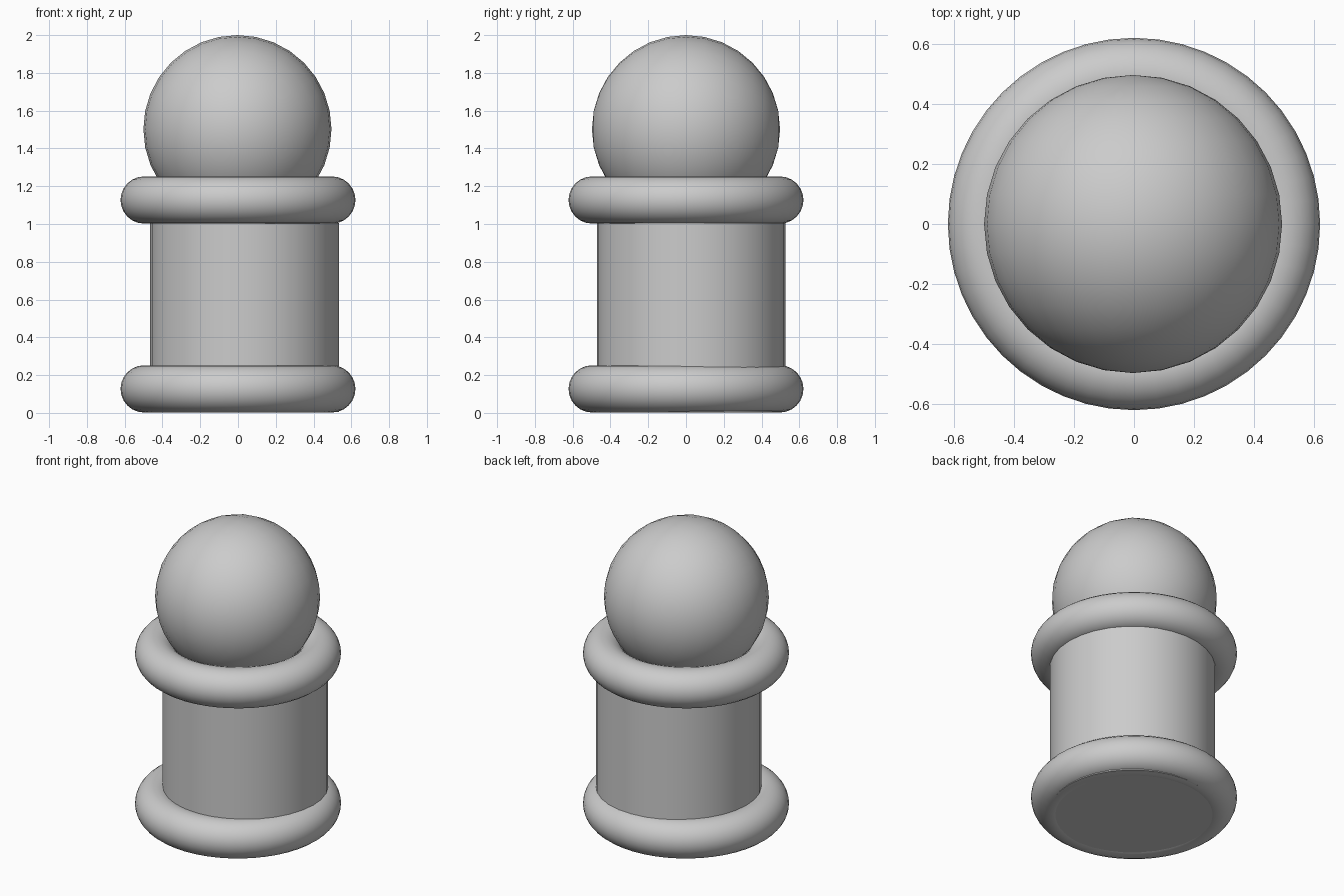
import bpy
from math import radians

default = bpy.data.objects.get("Cube")
if default:
    bpy.data.objects.remove(default, do_unlink=True)

# Single grey stone colour
stone = bpy.data.materials.new("grey_stone")
stone.use_nodes = True
colour = (0.6, 0.6, 0.6, 1)
stone.diffuse_color = colour
stone.node_tree.nodes["Principled BSDF"].inputs["Base Color"].default_value = colour


def finish(name, angle=40):
    """Name, colour and smooth the active object."""
    obj = bpy.context.object
    obj.name = name
    obj.data.materials.append(stone)
    bpy.ops.object.shade_smooth_by_angle(angle=radians(angle))
    return obj


# Column shaft, slightly off the centre of the rings
bpy.ops.mesh.primitive_cylinder_add(vertices=32, radius=0.5, depth=1.0,
                                    location=(0.035, 0.028, 0.505))
finish("column_shaft")

# Rounded rings at the foot and the top of the shaft
for name, height in (("base_ring", 0.127), ("top_ring", 1.127)):
    bpy.ops.mesh.primitive_torus_add(major_radius=0.497, minor_radius=0.125,
                                     major_segments=48, minor_segments=24,
                                     location=(0, 0, height))
    finish(name)

# Ball finial with its poles facing front and back
bpy.ops.mesh.primitive_uv_sphere_add(segments=32, ring_count=16, radius=0.498,
                                     location=(-0.003, 0, 1.502),
                                     rotation=(radians(90), 0, 0))
finish("ball_finial")
